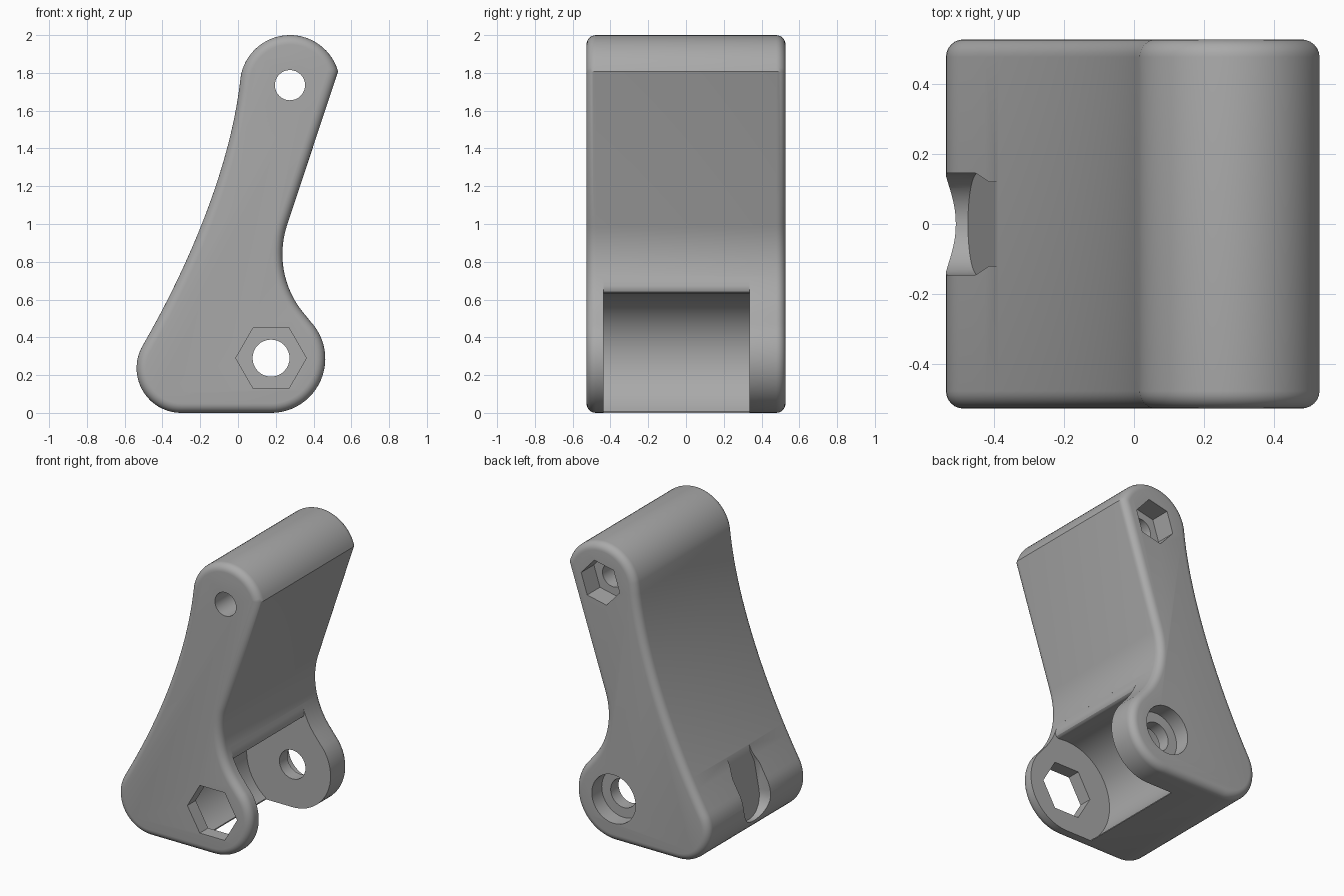
import bpy, bmesh, math
from mathutils import Vector
from mathutils.geometry import interpolate_bezier

cube = bpy.data.objects.get("Cube")
if cube:
    bpy.data.objects.remove(cube, do_unlink=True)

HALF = 0.527            # half of the width along y
PIVOT = (0.175, 0.29)   # lower hole axis (x, z)
TIP = (0.275, 1.735)    # upper hole axis (x, z)


def arc(centre, r, start, end, n):
    """Points on an arc, angles in degrees."""
    angles = [math.radians(start + (end - start) * i / n) for i in range(n + 1)]
    return [(centre[0] + r * math.cos(a), centre[1] + r * math.sin(a)) for a in angles]


def ring(centre, r, n, turn=0):
    return arc(centre, r, turn, turn + 360, n)[:-1]


def prism(name, pts, near, far, bevel=0):
    """Solid between two copies of an outline, each placed by a function."""
    bm = bmesh.new()
    a = [bm.verts.new(near(*p)) for p in pts]
    b = [bm.verts.new(far(*p)) for p in pts]
    caps = [bm.faces.new(a), bm.faces.new(b[::-1])]
    for i in range(len(pts)):
        j = (i + 1) % len(pts)
        bm.faces.new((a[j], a[i], b[i], b[j]))
    bmesh.ops.recalc_face_normals(bm, faces=bm.faces)
    if bevel:
        rim = [e for f in caps for e in f.edges]
        bmesh.ops.bevel(bm, geom=rim, offset=bevel, segments=6, profile=0.5,
                        affect='EDGES', clamp_overlap=False)
    mesh = bpy.data.meshes.new(name)
    bm.to_mesh(mesh)
    bm.free()
    obj = bpy.data.objects.new(name, mesh)
    bpy.context.collection.objects.link(obj)
    return obj


def at_y(y):
    return lambda x, z: Vector((x, y, z))


def cut(name, pts, near, far):
    """Subtract a prism from the body."""
    tool = prism(name, pts, near, far)
    tool.hide_render = True
    mod = body.modifiers.new(name, 'BOOLEAN')
    mod.operation = 'DIFFERENCE'
    mod.solver = 'EXACT'
    mod.object = tool
    bpy.ops.object.modifier_apply(modifier=mod.name)
    bpy.data.objects.remove(tool, do_unlink=True)


# Body: side outline, extruded across with rounded rims
back_curve = interpolate_bezier(Vector((0.015, 1.79)), Vector((-0.03, 1.32)),
                                Vector((-0.26, 0.78)), Vector((-0.501, 0.363)), 20)
outline = arc(TIP, 0.265, 16, 168, 28)
outline += [tuple(p) for p in back_curve[1:-1]]
outline += arc((-0.3, 0.237), 0.237, 148, 270, 20)
outline += arc((PIVOT[0], 0.287), 0.287, -90, 44, 24)
outline += arc((0.723, 0.84), 0.488, 225, 162.5, 18)[1:]
body = prism("lever_arm", outline, at_y(-HALF), at_y(HALF), 0.05)
bpy.context.view_layer.objects.active = body
body.select_set(True)

# Fork gap: round clearance with a softened upper lip
gap = [(0.7, 0.72), (0.25, 0.72), (0.257, 0.695), (0.263, 0.672), (0.264, 0.655),
       (0.258, 0.64), (0.247, 0.632)]
gap += arc(PIVOT, 0.345, 80, 235, 32) + [(0, -0.2), (0.7, -0.2)]
cut("fork_gap", gap, at_y(-0.437), at_y(0.335))

# Lower pivot: hexagon through the front cheek, stepped bore in the rear one
cut("lower_hex", ring(PIVOT, 0.187, 6), at_y(-0.7), at_y(-0.3))
cut("lower_bore", ring(PIVOT, 0.098, 32), at_y(0.2), at_y(0.7))
cut("lower_counterbore", ring(PIVOT, 0.165, 40), at_y(0.42), at_y(0.7))

# Upper pivot: through bore with a hexagon pocket at the rear
cut("upper_bore", ring(TIP, 0.08, 32), at_y(-0.7), at_y(0.7))
cut("upper_hex", ring(TIP, 0.148, 6, 72), at_y(0.39), at_y(0.7))

# Shallow notch low on the sloping side, with a tilted floor
notch = [(0.12, 0.7), (0.12, 0.52), (0.145, 0.45)]
notch += arc((0, 0.27), 0.145, 0, -180, 20) + [(-0.145, 0.45), (-0.12, 0.52), (-0.12, 0.7)]
cut("side_notch", notch, lambda y, z: Vector((-0.8, y, z)),
    lambda y, z: Vector((-0.46 + 0.19 * (z - 0.2), y, z)))

# Plain grey finish
grey = bpy.data.materials.new("grey")
grey.use_nodes = True
colour = (0.4, 0.4, 0.4, 1)
grey.diffuse_color = colour
grey.node_tree.nodes["Principled BSDF"].inputs["Base Color"].default_value = colour
body.data.materials.clear()
body.data.materials.append(grey)
bpy.ops.object.shade_smooth_by_angle(angle=math.radians(30))
